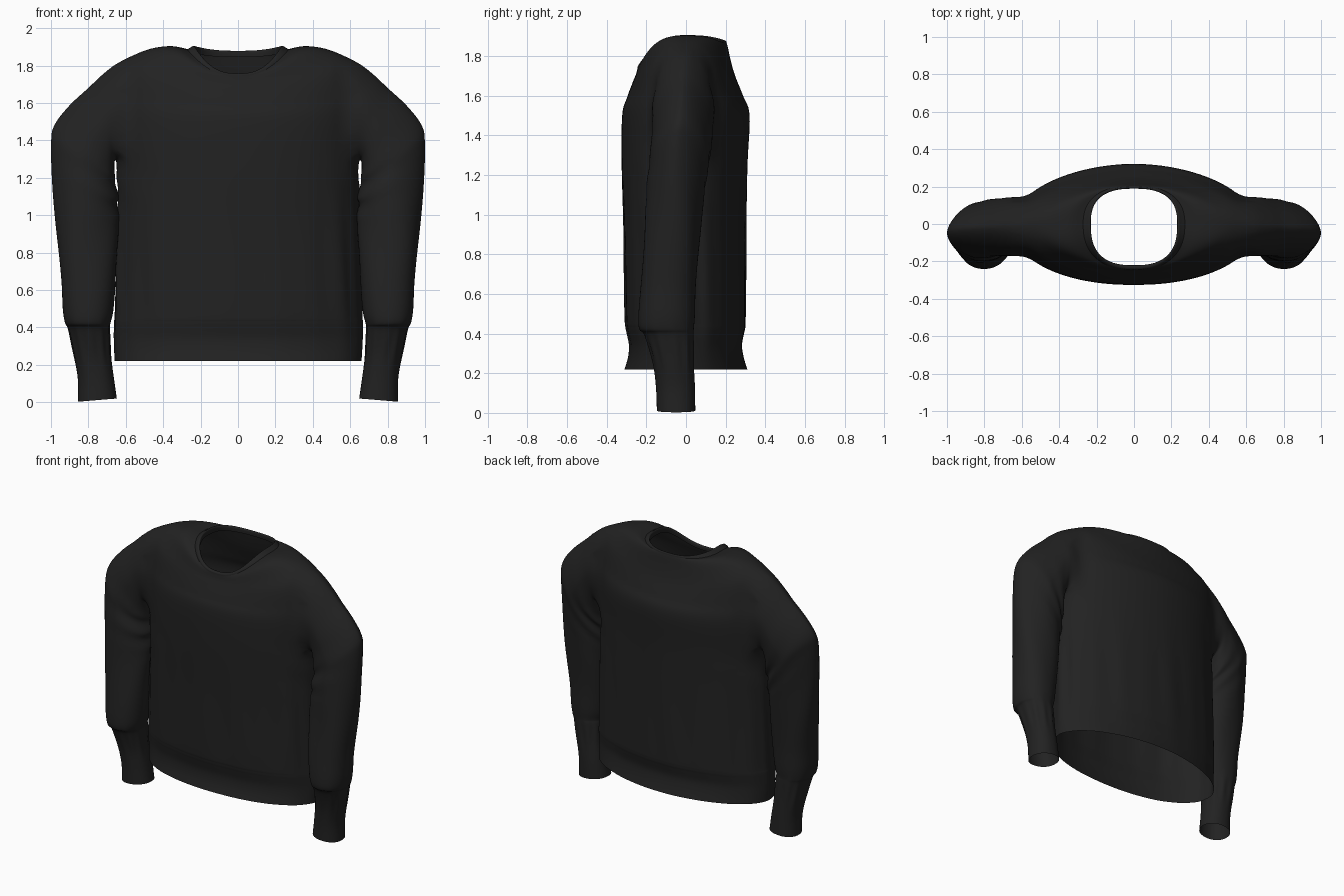
import bpy
import bmesh
from math import sin, cos, pi, exp
from mathutils import Vector

cube = bpy.data.objects.get("Cube")
if cube:
    bpy.data.objects.remove(cube)

# Single black knit fabric
fabric = bpy.data.materials.new("black fabric")
fabric.use_nodes = True
COLOUR = (0.016, 0.016, 0.016, 1)
fabric.diffuse_color = COLOUR
shader = fabric.node_tree.nodes["Principled BSDF"]
shader.inputs["Base Color"].default_value = COLOUR
shader.inputs["Roughness"].default_value = 0.9


def smooth_rows(rows, steps):
    """Catmull-Rom interpolation through rows of ring measurements."""
    rows = [Vector(r) for r in rows]
    out = []
    for i in range(len(rows) - 1):
        a, b, c, d = (rows[min(max(i + k, 0), len(rows) - 1)] for k in (-1, 0, 1, 2))
        for s in range(steps):
            t = s / steps
            out.append(b + (c - a) * (t / 2)
                       + (a * 2 - b * 5 + c * 4 - d) * (t * t / 2)
                       + (b * 3 - a - c * 3 + d) * (t ** 3 / 2))
    return out + [rows[-1]]


def power(v, exponent):
    return abs(v) ** (2 / exponent) * (1 if v >= 0 else -1)


def bump(v, centre, width):
    return exp(-((v - centre) / width) ** 2)


def skin(bm, rings, flip=False):
    """Skin a list of closed point rings; returns the vertex rings."""
    loops = [[bm.verts.new(p) for p in ring] for ring in rings]
    for low, high in zip(loops, loops[1:]):
        for j in range(len(low)):
            quad = [low[j - 1], low[j], high[j], high[j - 1]]
            bm.faces.new(quad[::-1] if flip else quad)
    return loops


def finish(bm, name):
    mesh = bpy.data.meshes.new(name)
    bm.to_mesh(mesh)
    bm.free()
    mesh.materials.append(fabric)
    obj = bpy.data.objects.new(name, mesh)
    bpy.context.collection.objects.link(obj)
    bpy.ops.object.select_all(action='DESELECT')
    obj.select_set(True)
    bpy.context.view_layer.objects.active = obj
    bpy.ops.object.shade_smooth_by_angle(angle=pi / 3)


def level(z, half, front, back):
    return (half, front, back, z, z, z, 2.15)


def torso_ring(row, n=128):
    half, front, back, z_side, z_front, z_back, square = row
    ring = []
    for j in range(n):
        a = 2 * pi * j / n
        # the back tapers to the sides more than the chest
        taper = 0.25 * min(1, max(0, half / 0.3 - 1)) if sin(a) > 0 else 0
        x, s = half * power(cos(a), square - taper), power(sin(a), square - taper)
        y = s * (back if s > 0 else -front)
        rise = abs(sin(a)) ** (2 + bump(half, 0.42, 0.1))
        z = z_side + ((z_back if s > 0 else z_front) - z_side) * rise
        # soft hanging folds, strongest near the waist
        fold = 1 + 0.014 * bump(z, 0.7, 0.35) * sin(15 * a + 2 * z) * sin(4 * a + 1)
        # slanted drag folds beside the armpits
        fold += 0.012 * bump(z, 1.2, 0.15) * cos(a) ** 4 * sin(24 * z + 5 * a)
        ring.append((x * fold, y * fold, z))
    return ring


def sleeve_ring(row, side, n=56):
    """Ring spanning an outer and an inner point, with front and back depth."""
    xo, zo, xi, zi, front, back = row
    z_mid = (zo + zi) / 2
    ring = []
    for j in range(n):
        a = 2 * pi * j / n
        # the outer half pinches into a ridge along the shoulder and elbow
        square = 2.2 - 0.6 * bump(z_mid, 1.4, 0.4) if cos(a) > 0 else 2.2
        u, v = power(cos(a), square), power(sin(a), square)
        # armpit creases, loose forearm folds and gathered cuff
        fold = 1 + 0.05 * bump(z_mid, 1.25, 0.15) * (1 - cos(a)) / 2 * sin(38 * z_mid + 3 * a)
        fold += 0.022 * bump(z_mid, 0.95, 0.3) * sin(4 * a + 7 * z_mid)
        fold += 0.03 * bump(z_mid, 0.31, 0.09) * sin(11 * a)
        u, v = u * fold, v * fold
        x = (xo + xi) / 2 + u * (xo - xi) / 2
        z = z_mid + u * (zo - zi) / 2
        y = (front + back) / 2 + v * (back - front) / 2
        ring.append((side * x, y, z))
    return ring


# Torso: ribbed hem, chest and shoulders up to the neck seam
torso_rows = [
    level(0.22, 0.66, -0.31, 0.31),
    level(0.28, 0.663, -0.292, 0.292),
    level(0.34, 0.665, -0.287, 0.283),
    level(0.40, 0.665, -0.298, 0.293),
    level(0.43, 0.664, -0.304, 0.299),
    level(0.50, 0.66, -0.309, 0.301),
    level(0.90, 0.65, -0.315, 0.303),
    level(1.25, 0.645, -0.325, 0.31),
    level(1.50, 0.655, -0.322, 0.321),
    (0.66, -0.298, 0.288, 1.65, 1.59, 1.60, 2.1),
    (0.63, -0.268, 0.248, 1.81, 1.67, 1.70, 2.1),
    (0.49, -0.252, 0.225, 1.883, 1.71, 1.78, 2.1),
    (0.36, -0.246, 0.211, 1.904, 1.733, 1.845, 2.2),
    (0.272, -0.244, 0.205, 1.886, 1.744, 1.866, 2.4),
]
body = bmesh.new()
skin(body, [torso_ring(r) for r in smooth_rows(torso_rows, 6)])

# Armholes: open the torso sides
opening = []
for face in body.faces:
    centre = face.calc_center_median()
    if abs(centre.x) > 0.57 and centre.z > 1.31:
        opening.append(face)
bmesh.ops.delete(body, geom=opening, context='FACES')
armhole_edges = [e for e in body.edges if e.is_boundary
                 and all(abs(v.co.x) > 0.45 and v.co.z > 1.2 for v in e.verts)]

# Sleeves: dropped shoulder, bent elbow, full forearm and narrow cuff
sleeve_rows = [
    (0.69, 1.79, 0.662, 1.29, -0.172, 0.145),
    (0.79, 1.69, 0.66, 1.23, -0.172, 0.137),
    (0.90, 1.588, 0.655, 1.18, -0.175, 0.13),
    (0.982, 1.48, 0.648, 1.13, -0.18, 0.12),
    (0.998, 1.38, 0.643, 1.07, -0.19, 0.105),
    (0.99, 1.16, 0.64, 0.96, -0.20, 0.085),
    (0.972, 0.92, 0.645, 0.83, -0.21, 0.07),
    (0.945, 0.65, 0.655, 0.62, -0.23, 0.05),
    (0.937, 0.50, 0.668, 0.48, -0.24, 0.045),
    (0.925, 0.425, 0.683, 0.42, -0.235, 0.04),
    (0.908, 0.39, 0.685, 0.39, -0.207, 0.04),
    (0.88, 0.26, 0.68, 0.26, -0.168, 0.04),
    (0.857, 0.13, 0.665, 0.14, -0.152, 0.045),
    (0.855, 0.003, 0.648, 0.02, -0.147, 0.047),
]
joins = []
for side in (1, -1):
    rings = [sleeve_ring(r, side) for r in smooth_rows(sleeve_rows, 5)]
    start = set(skin(body, rings, flip=side > 0)[0])
    hole = [e for e in armhole_edges if e.verts[0].co.x * side > 0]
    cap = [e for e in body.edges if start.issuperset(e.verts)]
    joins += bmesh.ops.bridge_loops(body, edges=hole + cap)["edges"]

# Soften the cloth where sleeve and torso meet
bmesh.ops.subdivide_edges(body, edges=joins, cuts=3, use_grid_fill=True)
shoulder = [v for v in body.verts if 0.52 < abs(v.co.x) < 0.73 and v.co.z > 1.24]
for _ in range(8):
    bmesh.ops.smooth_vert(body, verts=shoulder, factor=0.5,
                          use_axis_x=True, use_axis_y=True, use_axis_z=True)
bmesh.ops.recalc_face_normals(body, faces=body.faces)
finish(body, "torso_and_sleeves")

# Rolled neckband
neck_rows = [
    (0.272, -0.244, 0.205, 1.886, 1.744, 1.866, 2.4),
    (0.255, -0.242, 0.203, 1.896, 1.752, 1.874, 2.5),
    (0.238, -0.232, 0.197, 1.906, 1.758, 1.879, 2.6),
    (0.231, -0.221, 0.189, 1.896, 1.754, 1.872, 2.6),
    (0.235, -0.222, 0.19, 1.865, 1.73, 1.845, 2.6),
]
collar = bmesh.new()
skin(collar, [torso_ring(r) for r in smooth_rows(neck_rows, 4)])
finish(collar, "neckband")
